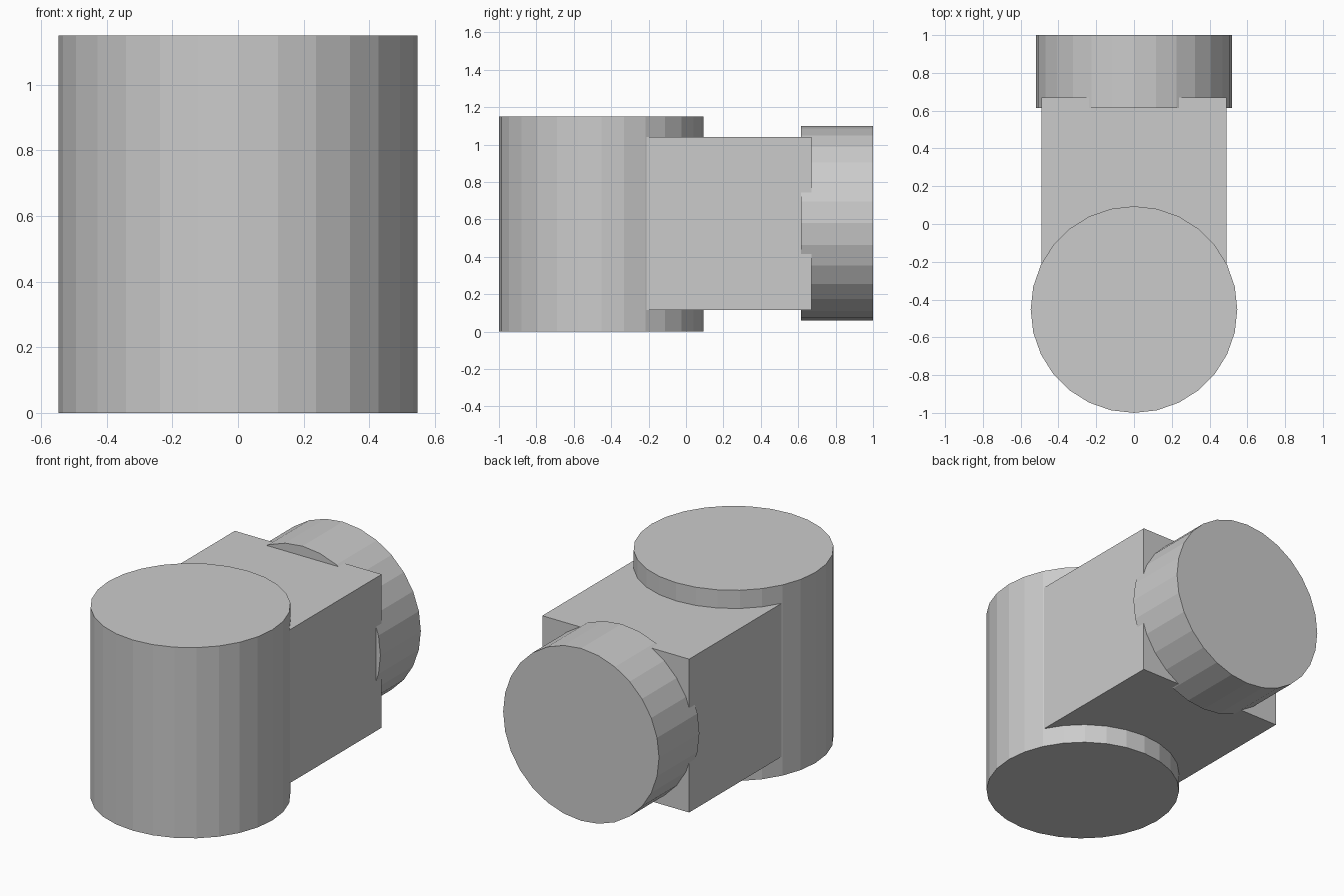
import bpy
from math import pi

cube = bpy.data.objects.get("Cube")
if cube:
    bpy.data.objects.remove(cube, do_unlink=True)

GREY = (0.6, 0.6, 0.6, 1)
grey = bpy.data.materials.new("plain_grey")
grey.use_nodes = True
grey.diffuse_color = GREY
bsdf = next(n for n in grey.node_tree.nodes if n.type == "BSDF_PRINCIPLED")
bsdf.inputs["Base Color"].default_value = GREY


def finish(name):
    ob = bpy.context.object
    ob.name = name
    ob.data.materials.append(grey)
    return ob


def cylinder(name, radius, depth, location, rotation=(0, 0, 0)):
    bpy.ops.mesh.primitive_cylinder_add(vertices=28, radius=radius, depth=depth,
                                        location=location, rotation=rotation)
    return finish(name)


def block(name, low, high):
    centre = [(a + b) / 2 for a, b in zip(low, high)]
    bpy.ops.mesh.primitive_cube_add(size=1, location=centre)
    ob = finish(name)
    for v in ob.data.vertices:
        v.co = [c * (b - a) for c, a, b in zip(v.co, low, high)]
    return ob


# Upright drum at the front
cylinder("upright_drum", 0.547, 1.15, (0, -0.453, 0.575))

# Square body reaching back from the drum
block("square_body", (-0.49, -0.45, 0.115), (0.49, 0.67, 1.04))

# Round cap lying along y at the back
cylinder("rear_cap", 0.52, 0.385, (0, 0.8075, 0.58), (pi / 2, 0, 0))
